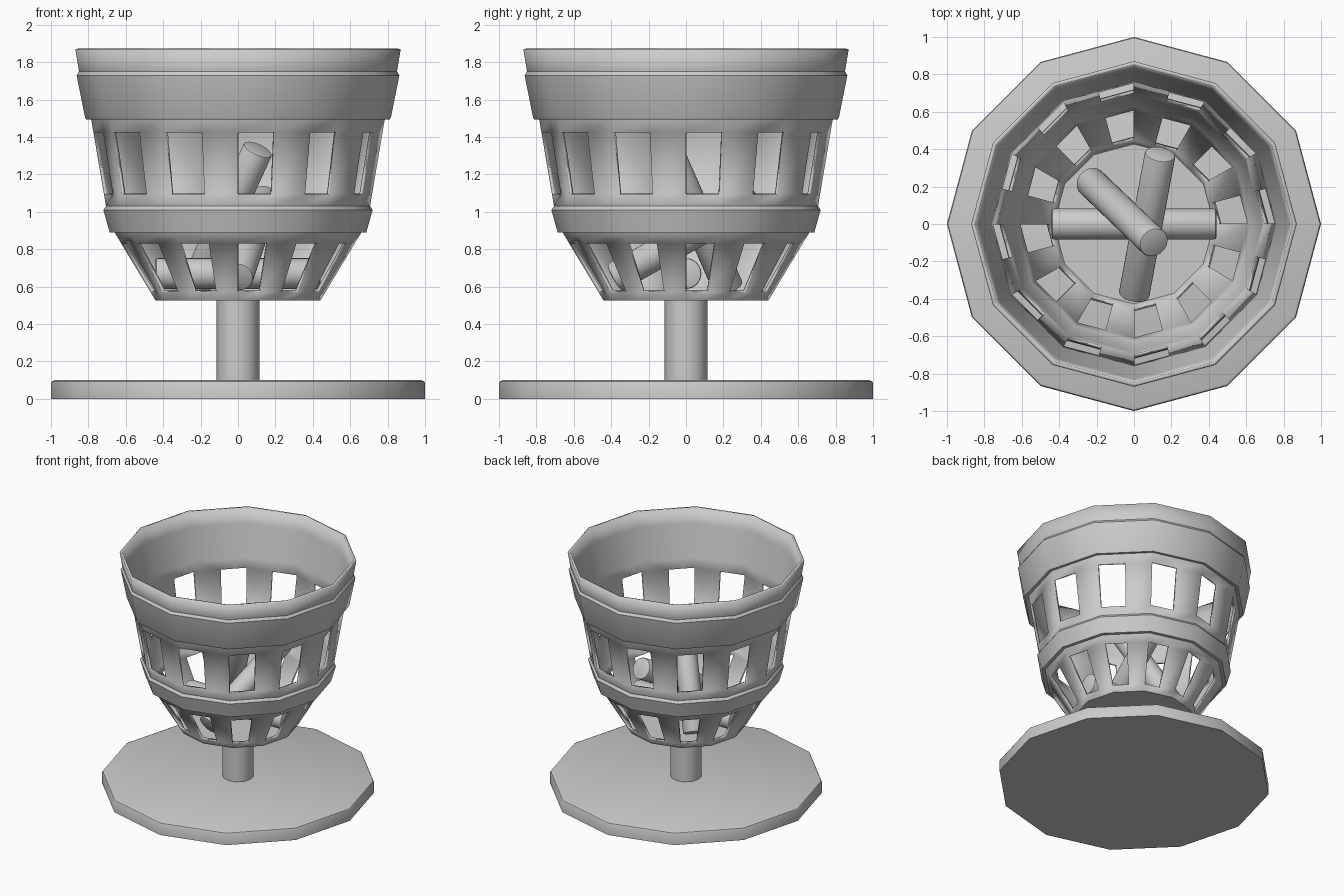
import bpy, bmesh, math
from mathutils import Vector

if "Cube" in bpy.data.objects:
    bpy.data.objects.remove(bpy.data.objects["Cube"])

SIDES = 12


def ring(r, z, halves=False):
    """12-gon ring; halves adds the midpoint of every side."""
    c = [Vector((r * math.cos(math.tau * i / SIDES), r * math.sin(math.tau * i / SIDES), z))
         for i in range(SIDES)]
    if not halves:
        return c
    out = []
    for i in range(SIDES):
        out += [c[i], (c[i] + c[(i + 1) % SIDES]) / 2]
    return out


def finish(name, bm, angle=35):
    bmesh.ops.recalc_face_normals(bm, faces=bm.faces)
    me = bpy.data.meshes.new(name)
    bm.to_mesh(me)
    bm.free()
    ob = bpy.data.objects.new(name, me)
    bpy.context.collection.objects.link(ob)
    bpy.ops.object.select_all(action='DESELECT')
    ob.select_set(True)
    bpy.context.view_layer.objects.active = ob
    bpy.ops.object.shade_smooth_by_angle(angle=math.radians(angle))
    return ob


def lathe(name, profile, closed=False):
    """Turn an (r, z) profile; closed makes a hoop, otherwise ends are capped."""
    bm = bmesh.new()
    rows = [[bm.verts.new(p) for p in ring(r, z)] for r, z in profile]
    pairs = list(zip(rows, rows[1:])) + ([(rows[-1], rows[0])] if closed else [])
    for a, b in pairs:
        for i in range(SIDES):
            j = (i + 1) % SIDES
            bm.faces.new((a[i], a[j], b[j], b[i]))
    if not closed:
        bm.faces.new(rows[0][::-1])
        bm.faces.new(rows[-1])
    return finish(name, bm)


def log(name, start, end, r=0.082):
    a, b = Vector(start), Vector(end)
    bm = bmesh.new()
    bmesh.ops.create_cone(bm, cap_ends=True, segments=32, radius1=r, radius2=r, depth=(b - a).length)
    rims = [e for e in bm.edges if abs(e.verts[0].co.z - e.verts[1].co.z) < 1e-5]
    bmesh.ops.bevel(bm, geom=rims, offset=0.01, segments=2, profile=0.5, affect='EDGES')
    ob = finish(name, bm, 30)
    ob.rotation_euler = (b - a).to_track_quat('Z', 'Y').to_euler()
    ob.location = (a + b) / 2


# Base plate and stem
lathe("base", [(1, 0), (1, 0.085), (0.995, 0.094), (0.98, 0.1)])
lathe("stem", [(0.115, 0.09), (0.115, 0.535)])

# Basket shell: windows fill the first half of every side in two rows
profile = [(0.44, 0.525), (0.467, 0.57), (0.625, 0.832), (0.647, 0.87), (0.66, 0.89),
           (0.706, 1.03), (0.717, 1.095), (0.773, 1.425), (0.786, 1.5), (0.85, 1.75), (0.87, 1.87)]
window_rows = (1, 6)
bm = bmesh.new()
rows = [[bm.verts.new(p) for p in ring(r, z, True)] for r, z in profile]
n = SIDES * 2
for k in range(len(rows) - 1):
    for i in range(n):
        if k in window_rows and i % 2 == 0:
            continue
        j = (i + 1) % n
        bm.faces.new((rows[k][i], rows[k][j], rows[k + 1][j], rows[k + 1][i]))
bm.faces.new(rows[0][::-1])
shell = finish("basket", bm)
mod = shell.modifiers.new("thickness", 'SOLIDIFY')
mod.thickness = 0.02
mod.offset = -1
mod.use_even_offset = True

# Raised hoops
lathe("lower_hoop", [(0.655, 0.89), (0.686, 0.89), (0.72, 1.01), (0.706, 1.03), (0.695, 1.03)], True)
lathe("upper_hoop", [(0.778, 1.5), (0.812, 1.495), (0.818, 1.505), (0.863, 1.73),
                     (0.85, 1.75), (0.84, 1.75)], True)

# Logs piled inside
log("log_flat", (-0.44, 0, 0.67), (0.44, 0, 0.67))
log("log_leaning", (0, -0.38, 0.65), (0.14, 0.375, 1.07))
log("log_upright", (-0.234, 0.227, 0.592), (0.107, -0.10, 1.335))
